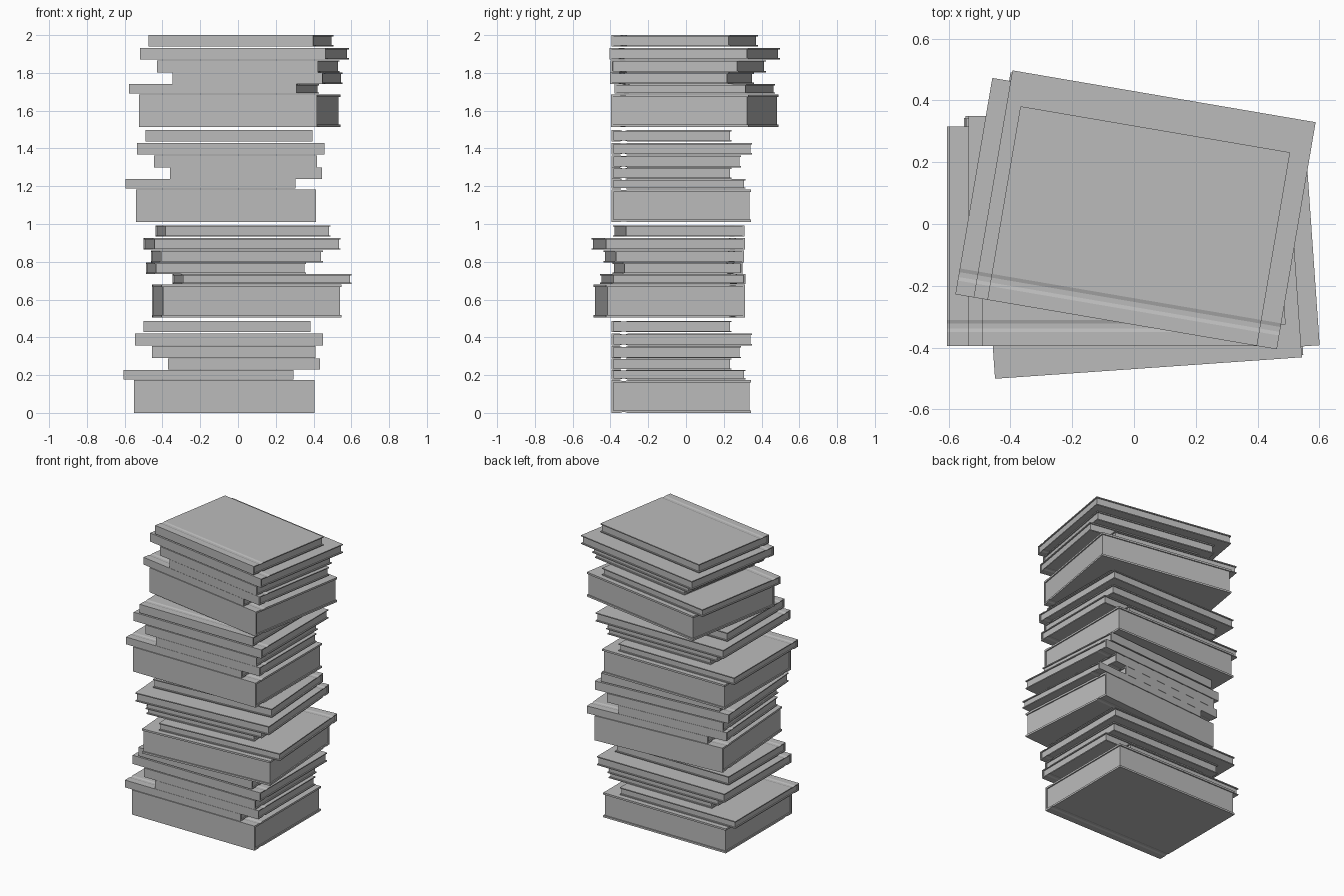
import bpy, bmesh, math
from mathutils import Matrix

if "Cube" in bpy.data.objects:
    bpy.data.objects.remove(bpy.data.objects["Cube"])

grey = bpy.data.materials.new("plain_grey")
grey.use_nodes = True
GREY = (0.5, 0.5, 0.5, 1)
grey.diffuse_color = GREY
grey.node_tree.nodes["Principled BSDF"].inputs["Base Color"].default_value = GREY

SPINE_Y = -0.395
OVERHANG = 0.008


def extruded(name, profile, x0, x1):
    """Solid from a (y, z) outline swept along x."""
    bm = bmesh.new()
    face = bm.faces.new([bm.verts.new((x0, y, z)) for y, z in profile])
    swept = bmesh.ops.extrude_face_region(bm, geom=[face])["geom"]
    verts = [v for v in swept if isinstance(v, bmesh.types.BMVert)]
    bmesh.ops.translate(bm, verts=verts, vec=(x1 - x0, 0, 0))
    bmesh.ops.recalc_face_normals(bm, faces=bm.faces)
    mesh = bpy.data.meshes.new(name)
    bm.to_mesh(mesh)
    bm.free()
    mesh.materials.append(grey)
    return mesh


def cover_profile(y1, z0, z1, t):
    """C-shaped hardback case with a shallow hinge groove on both boards."""
    y0, dent = SPINE_Y, 0.004
    groove = [(y0 + 0.045, 0), (y0 + 0.057, dent), (y0 + 0.073, dent), (y0 + 0.085, 0)]
    bottom = [(y0, z0)] + [(y, z0 + d) for y, d in groove] + [(y1, z0)]
    inside = [(y1, z0 + t), (y0 + 0.01, z0 + t), (y0 + 0.01, z1 - t), (y1, z1 - t)]
    top = [(y1, z1)] + [(y, z1 - d) for y, d in reversed(groove)] + [(y0, z1)]
    return bottom + inside + top


# One set of six books: right end, left end, fore-edge, bottom, top, board thickness
books = {
    "thick_book": (-0.55, 0.405, 0.343, 0.0, 0.173, 0.013),
    "thin_book": (-0.605, 0.295, 0.315, 0.177, 0.228, 0.007),
    "short_book": (-0.37, 0.435, 0.24, 0.229, 0.289, 0.007),
    "medium_book": (-0.455, 0.41, 0.29, 0.290, 0.353, 0.007),
    "wide_book": (-0.545, 0.45, 0.35, 0.358, 0.419, 0.007),
    "top_book": (-0.50, 0.385, 0.24, 0.427, 0.487, 0.007),
}

parts = {}
for name, (x0, x1, y1, z0, z1, t) in books.items():
    parts[name + "_cover"] = extruded(name + "_cover", cover_profile(y1, z0, z1, t), x0, x1)
    # Page block tucked slightly into the boards and spine
    ya, yb, za, zb = SPINE_Y + 0.005, y1 - OVERHANG, z0 + t - 0.001, z1 - t + 0.001
    block = [(ya, za), (yb, za), (yb, zb), (ya, zb)]
    parts[name + "_pages"] = extruded(name + "_pages", block, x0 + OVERHANG, x1 - OVERHANG)

# The set is repeated up the pile: shift and turn
piles = {
    "lowest": ((0, 0, 0), 0),
    "lower_middle": ((-0.025, -0.12, 0.506), 184),
    "upper_middle": ((0.009, 0, 1.01), 0),
    "highest": ((0.085, 0.06, 1.513), -9.7),
}
for pile, (shift, turn) in piles.items():
    placing = Matrix.Translation(shift) @ Matrix.Rotation(math.radians(turn), 4, "Z")
    for name, mesh in parts.items():
        ob = bpy.data.objects.new(pile + "_" + name, mesh)
        ob.matrix_world = placing
        bpy.context.collection.objects.link(ob)
